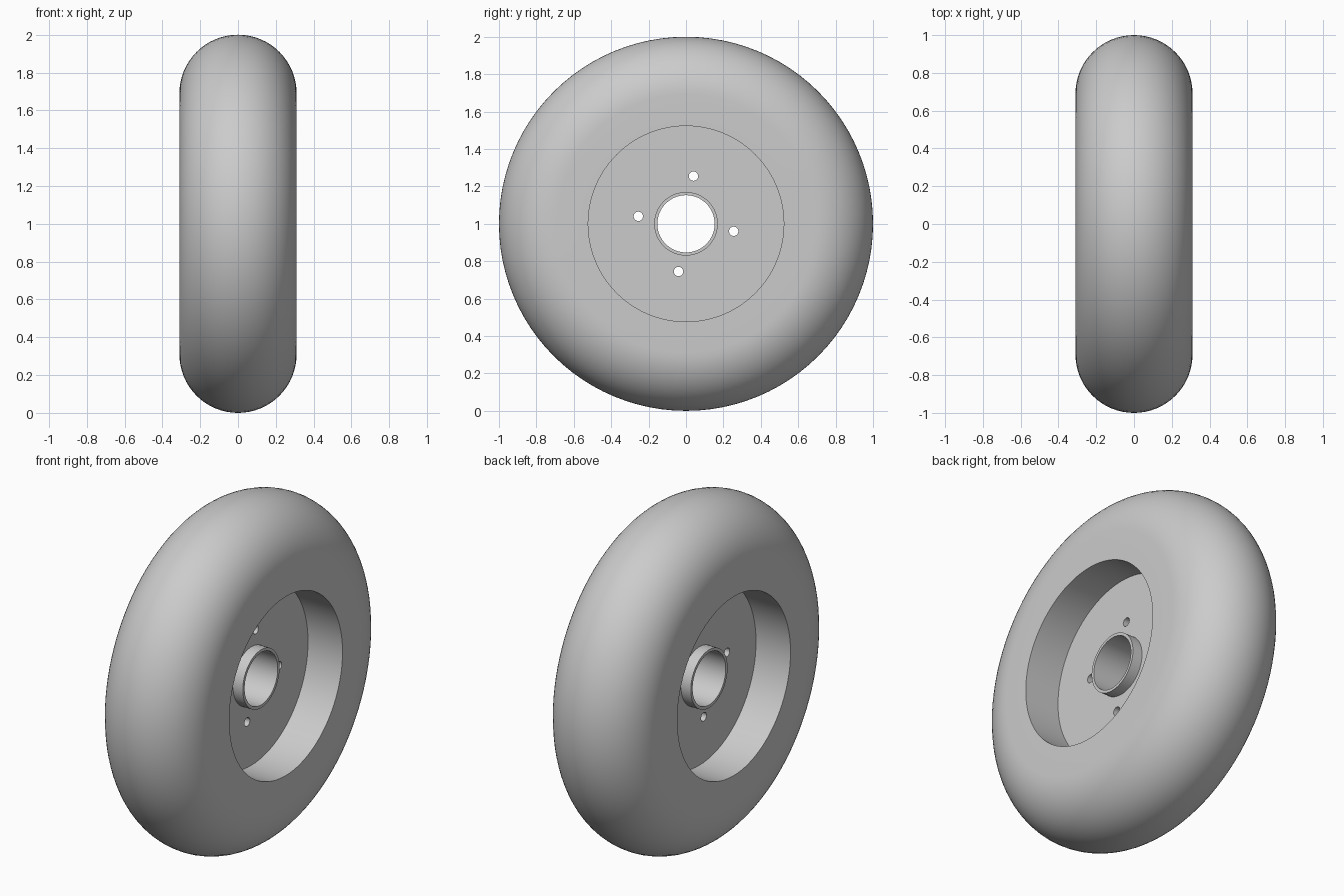
import bpy
import bmesh
from math import pi, sin, cos, atan2, hypot
from mathutils import Matrix, Vector

if "Cube" in bpy.data.objects:
    bpy.data.objects.remove(bpy.data.objects["Cube"], do_unlink=True)

AXLE = Vector((0, 0, 1))
HALF_WIDTH = 0.31
SEAT = 0.542          # radius where tyre meets rim

grey = bpy.data.materials.new("plain grey")
grey.use_nodes = True
grey.diffuse_color = (0.6, 0.6, 0.6, 1)
grey.node_tree.nodes["Principled BSDF"].inputs["Base Color"].default_value = grey.diffuse_color


def add_object(name, bm):
    bmesh.ops.recalc_face_normals(bm, faces=bm.faces)
    mesh = bpy.data.meshes.new(name)
    bm.to_mesh(mesh)
    bm.free()
    mesh.materials.append(grey)
    obj = bpy.data.objects.new(name, mesh)
    obj.location = AXLE
    bpy.context.collection.objects.link(obj)
    return obj


def select_only(obj):
    bpy.ops.object.select_all(action="DESELECT")
    obj.select_set(True)
    bpy.context.view_layer.objects.active = obj


def lathe(name, profile, steps=96):
    """Spin a closed (x, radius) outline around the axle."""
    bm = bmesh.new()
    verts = [bm.verts.new((x, 0, r)) for x, r in profile]
    edges = [bm.edges.new((v, verts[i - 1])) for i, v in enumerate(verts)]
    bmesh.ops.spin(bm, geom=verts + edges, cent=(0, 0, 0), axis=(1, 0, 0),
                   angle=2 * pi, steps=steps)
    bmesh.ops.remove_doubles(bm, verts=bm.verts, dist=0.0001)
    return add_object(name, bm)


# Tyre: half-round tread, flat sidewalls
arc = [(HALF_WIDTH * cos(pi * i / 32), 1 - HALF_WIDTH + HALF_WIDTH * sin(pi * i / 32))
       for i in range(33)]
tyre = lathe("tyre", [(HALF_WIDTH, SEAT)] + arc + [(-HALF_WIDTH, SEAT)])

# Rim, web disc and hub sleeve as one turned piece
half = [(HALF_WIDTH, SEAT), (HALF_WIDTH, 0.523), (0.087, 0.523),
        (0.087, 0.17), (0.15, 0.17), (0.15, 0.153)]
wheel = lathe("wheel_rim", half + [(-x, r) for x, r in reversed(half)])

# Four bolt holes through the web
first, circle = atan2(0.255, 0.04), hypot(0.255, 0.04)
bm = bmesh.new()
for k in range(4):
    a = first + k * pi / 2
    place = Matrix.Translation((0, circle * cos(a), circle * sin(a)))
    bmesh.ops.create_cone(bm, cap_ends=True, segments=24, radius1=0.025, radius2=0.025,
                          depth=0.3, matrix=place @ Matrix.Rotation(pi / 2, 4, "Y"))
cutter = add_object("bolt_hole_cutter", bm)
cutter.hide_render = True
bpy.context.view_layer.update()

holes = wheel.modifiers.new("bolt_holes", "BOOLEAN")
holes.operation = "DIFFERENCE"
holes.solver = "EXACT"
holes.object = cutter
select_only(wheel)
bpy.ops.object.modifier_apply(modifier=holes.name)
bpy.data.objects.remove(cutter, do_unlink=True)

for obj in (tyre, wheel):
    select_only(obj)
    bpy.ops.object.shade_smooth_by_angle(angle=pi / 6)
